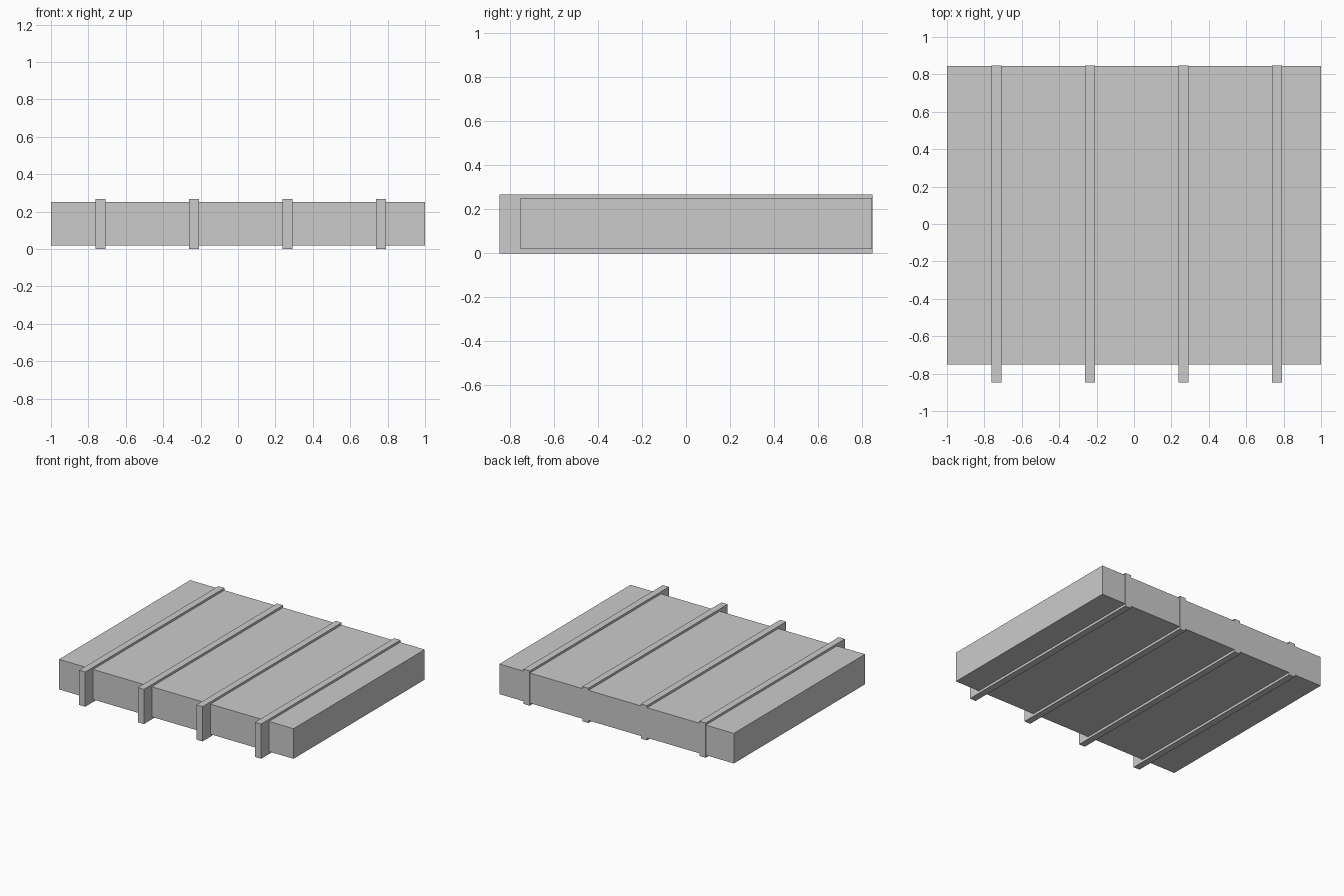
import bpy

if "Cube" in bpy.data.objects:
    bpy.data.objects.remove(bpy.data.objects["Cube"])


def box(name, x, y, z):
    """Axis-aligned box from (min, max) ranges."""
    bpy.ops.mesh.primitive_cube_add(size=1, location=[(a + b) / 2 for a, b in (x, y, z)])
    obj = bpy.context.object
    obj.name = name
    obj.scale = [b - a for a, b in (x, y, z)]
    bpy.ops.object.transform_apply(location=False, rotation=False, scale=True)
    return obj


# Main slab
box("slab", (-1, 1), (-0.752, 0.846), (0.019, 0.251))

# Four ribs, proud of the slab above, below and at the front
for i in range(4):
    cx = -0.735 + 0.5 * i
    box(f"rib_{i + 1}", (cx - 0.026, cx + 0.026), (-0.848, 0.848), (0, 0.268))
